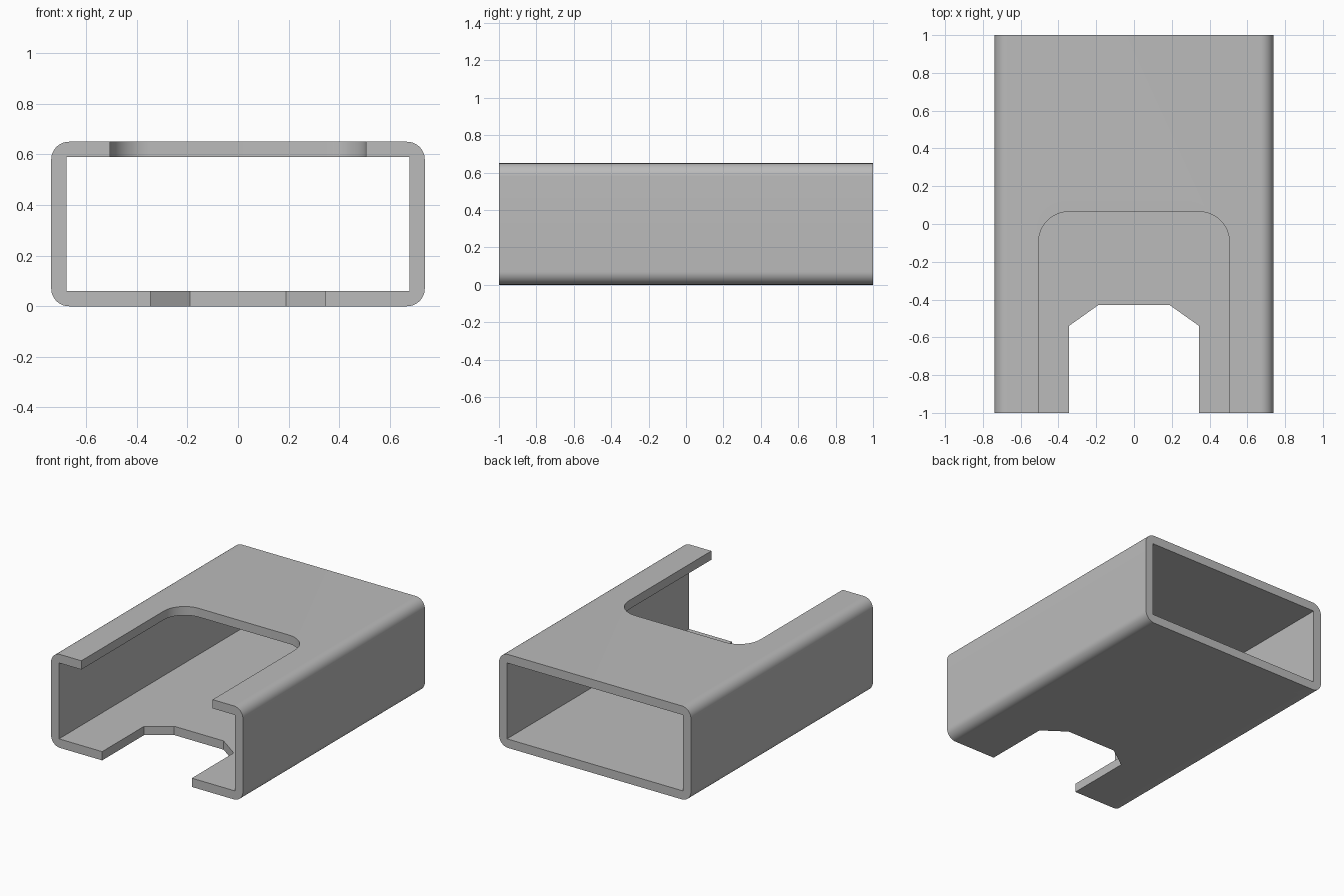
import bpy
import bmesh
from math import cos, sin, pi, radians
from mathutils import Vector

default_cube = bpy.data.objects.get("Cube")
if default_cube:
    bpy.data.objects.remove(default_cube, do_unlink=True)

HALF_W, HALF_L, HEIGHT, WALL = 0.738, 1.0, 0.65, 0.061
MARGIN = 0.1  # how far cutters reach past the surface


def arc(cx, cy, radius, start, steps=12):
    """Points of a quarter circle, counter-clockwise from start."""
    angles = [start + pi / 2 * i / steps for i in range(steps + 1)]
    return [(cx + radius * cos(a), cy + radius * sin(a)) for a in angles]


def prism(name, outline, place, sweep):
    """Extrude a 2D outline, placed in space by a function, along a vector."""
    bm = bmesh.new()
    face = bm.faces.new([bm.verts.new(place(u, v)) for u, v in outline])
    swept = bmesh.ops.extrude_face_region(bm, geom=[face])["geom"]
    moved = [g for g in swept if isinstance(g, bmesh.types.BMVert)]
    bmesh.ops.translate(bm, verts=moved, vec=Vector(sweep))
    if face.is_valid and len(face.link_loops if hasattr(face, "link_loops") else face.loops) and not all(
            len(e.link_faces) == 2 for e in bm.edges):
        bmesh.ops.holes_fill(bm, edges=bm.edges[:], sides=0)
    bmesh.ops.recalc_face_normals(bm, faces=bm.faces[:])
    mesh = bpy.data.meshes.new(name)
    bm.to_mesh(mesh)
    bm.free()
    obj = bpy.data.objects.new(name, mesh)
    bpy.context.collection.objects.link(obj)
    return obj


def cut(target, cutter):
    """Subtract a hidden cutter from the target."""
    cutter.hide_render = True
    cutter.hide_set(True)
    mod = target.modifiers.new(cutter.name, "BOOLEAN")
    mod.operation, mod.solver, mod.object = "DIFFERENCE", "EXACT", cutter
    bpy.context.view_layer.objects.active = target
    bpy.ops.object.modifier_apply(modifier=mod.name)
    bpy.data.objects.remove(cutter, do_unlink=True)


# Outer sleeve: rounded rectangle swept from front to back
r = 0.07
x, top = HALF_W - r, HEIGHT - r
outline = (arc(x, top, r, 0) + arc(-x, top, r, pi / 2)
           + arc(-x, r, r, pi) + arc(x, r, r, 1.5 * pi))
sleeve = prism("sleeve", outline, lambda u, v: (u, -HALF_L, v), (0, 2 * HALF_L, 0))

# Square-cornered channel through the sleeve
x, lo, hi = HALF_W - WALL, WALL, HEIGHT - WALL
cut(sleeve, prism("channel_cutter", [(-x, lo), (x, lo), (x, hi), (-x, hi)],
                  lambda u, v: (u, -HALF_L - MARGIN, v),
                  (0, 2 * (HALF_L + MARGIN), 0)))

# Round-cornered opening in the top wall
x, back, r, front = 0.505, 0.065, 0.16, -HALF_L - MARGIN
outline = ([(-x, front), (x, front)] + arc(x - r, back - r, r, 0)
           + arc(r - x, back - r, r, pi / 2))
cut(sleeve, prism("top_opening_cutter", outline,
                  lambda u, v: (u, v, HEIGHT / 2), (0, 0, HEIGHT)))

# Chamfered notch in the bottom wall
side = [(0.345, front), (0.345, -0.54), (0.19, -0.43)]
outline = side + [(-u, v) for u, v in reversed(side)]
cut(sleeve, prism("bottom_notch_cutter", outline,
                  lambda u, v: (u, v, -MARGIN), (0, 0, HEIGHT / 2)))

# Plain grey finish
grey = bpy.data.materials.new("plain_grey")
grey.use_nodes = True
colour = (0.5, 0.5, 0.5, 1)
grey.diffuse_color = colour
grey.node_tree.nodes["Principled BSDF"].inputs["Base Color"].default_value = colour
sleeve.data.materials.clear()
sleeve.data.materials.append(grey)
for poly in sleeve.data.polygons:
    poly.material_index = 0

# Smooth the rounded corners and keep the cut edges sharp
bpy.ops.object.select_all(action="DESELECT")
sleeve.select_set(True)
bpy.context.view_layer.objects.active = sleeve
bpy.ops.object.shade_smooth_by_angle(angle=radians(30))
